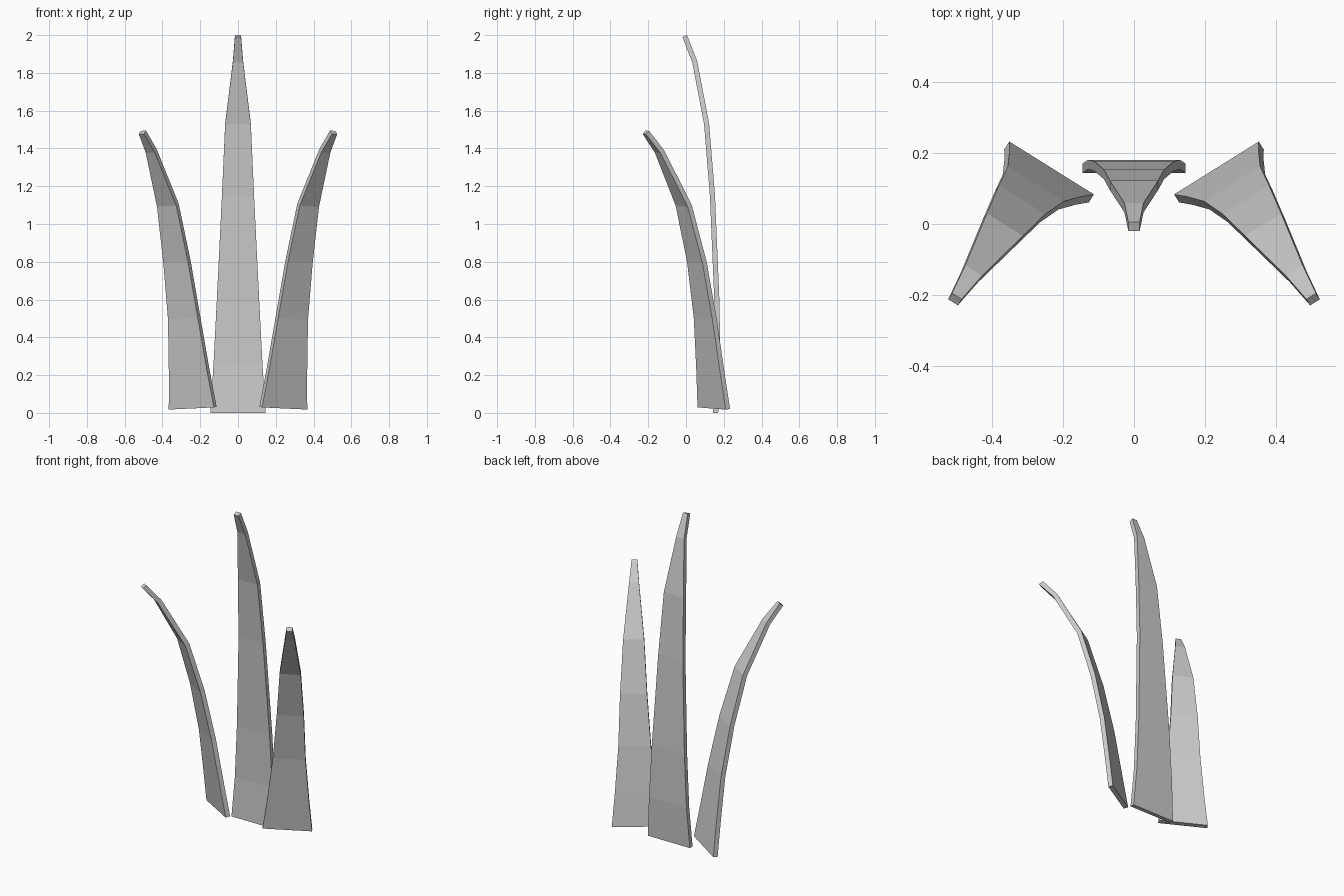
import bpy
import bmesh
from math import radians
from mathutils import Vector, Matrix

cube = bpy.data.objects.get("Cube")
if cube:
    bpy.data.objects.remove(cube, do_unlink=True)

THICK = 0.027

grey = bpy.data.materials.new("light_grey")
grey.use_nodes = True
color = (0.6, 0.6, 0.6, 1.0)
grey.diffuse_color = color
grey.node_tree.nodes["Principled BSDF"].inputs["Base Color"].default_value = color


def blade(name, rings, matrix, side=1, roll=0.0):
    """Curved tapering slab; each ring is (sideways drift, forward, height, half width)."""
    bm = bmesh.new()
    loops = []
    for i, (drift, fwd, z, half) in enumerate(rings):
        before, after = rings[max(i - 1, 0)], rings[min(i + 1, len(rings) - 1)]
        tangent = Vector((0, before[1] - after[1], after[2] - before[2])).normalized()
        out = Vector((0, -tangent.z, tangent.y)) * THICK / 2
        loop = []
        for sx, sy in ((-1, 1), (1, 1), (1, -1), (-1, -1)):
            p = Vector((drift + sx * half, -fwd, z - roll * sx * half)) + out * sy
            p = matrix @ p
            p.x *= side
            loop.append(bm.verts.new(p))
        loops.append(loop)
    for a, b in zip(loops, loops[1:]):
        for k in range(4):
            n = (k + 1) % 4
            bm.faces.new((a[k], a[n], b[n], b[k]))
    bm.faces.new(loops[0])
    bm.faces.new(loops[-1])
    bmesh.ops.recalc_face_normals(bm, faces=bm.faces)
    mesh = bpy.data.meshes.new(name)
    bm.to_mesh(mesh)
    bm.free()
    mesh.materials.append(grey)
    obj = bpy.data.objects.new(name, mesh)
    bpy.context.collection.objects.link(obj)


# Tall middle blade, curling forward at the tip
middle = [(0, -0.157, 0.0, 0.146), (0, -0.168, 0.25, 0.13), (0, -0.164, 0.58, 0.113),
          (0, -0.14, 1.15, 0.085), (0, -0.109, 1.53, 0.068), (0, -0.046, 1.86, 0.027),
          (0, 0.007, 1.995, 0.016)]
blade("middle_blade", middle, Matrix.Identity(4))

# Shorter outer blades, turned and leaning outwards
outer = [(0, 0, 0.025, 0.141), (0.006, 0.025, 0.22, 0.119), (0.014, 0.062, 0.5, 0.093),
         (0.023, 0.12, 0.8, 0.077), (0.027, 0.205, 1.1, 0.06), (0.033, 0.36, 1.385, 0.028),
         (0.035, 0.446, 1.485, 0.016)]
place = Matrix.Translation((0.24, 0.147, 0)) @ Matrix.Rotation(radians(32), 4, "Z")
for name, side in (("left_blade", 1), ("right_blade", -1)):
    blade(name, outer, place, side, roll=0.04)
